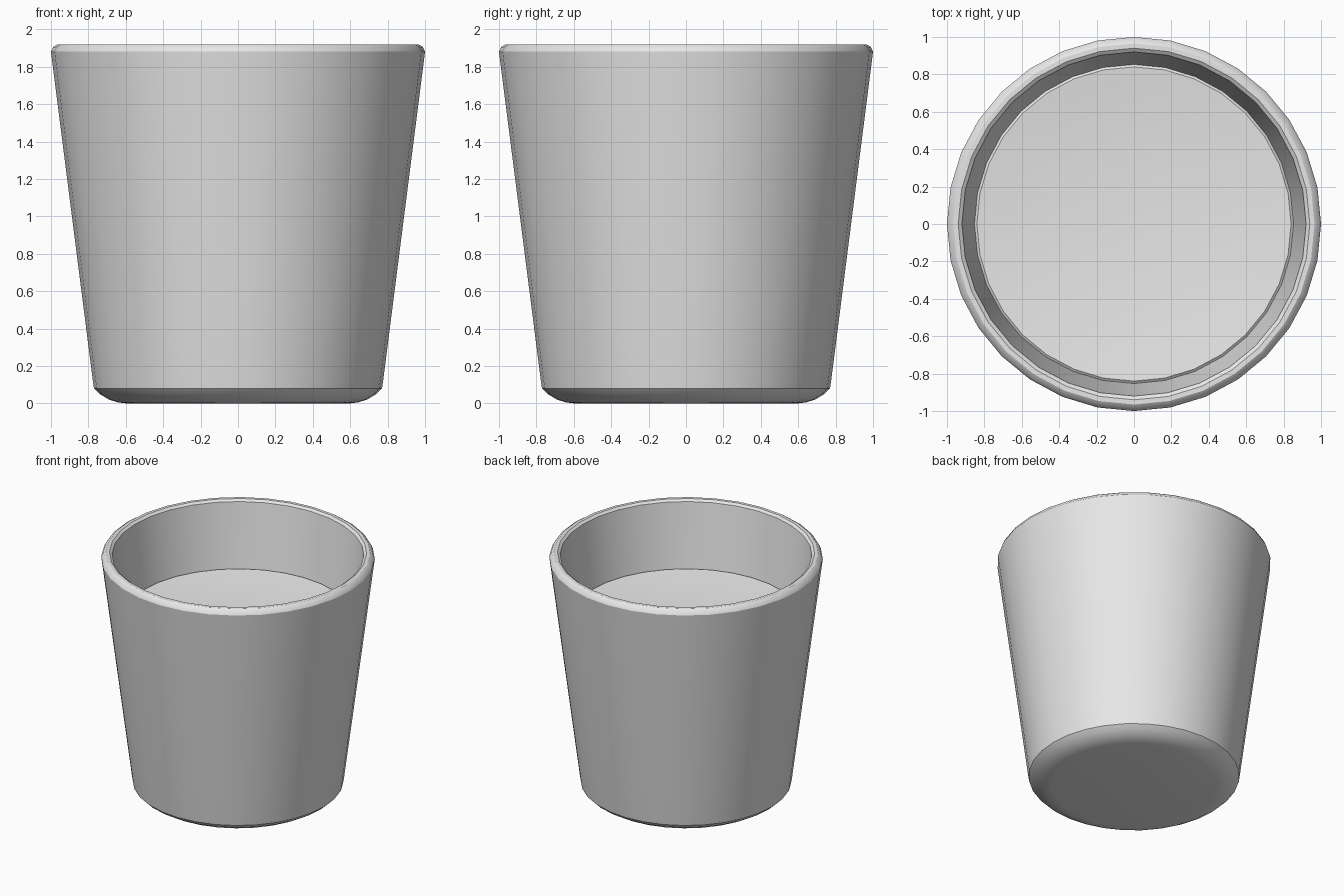
import bpy
import bmesh
import math

SIDES = 32

cube = bpy.data.objects.get("Cube")
if cube:
    bpy.data.objects.remove(cube, do_unlink=True)

GREY = (0.8, 0.8, 0.8, 1.0)
grey = bpy.data.materials.new("plain grey")
grey.use_nodes = True
grey.diffuse_color = GREY
grey.node_tree.nodes["Principled BSDF"].inputs["Base Color"].default_value = GREY


def lathe(name, profile):
    """Revolve (radius, height) points around z; points run with the outside on their right."""
    bm = bmesh.new()
    verts = [bm.verts.new((r, 0, z)) for r, z in profile]
    edges = [bm.edges.new(pair) for pair in zip(verts, verts[1:])]
    bmesh.ops.spin(bm, geom=verts + edges, cent=(0, 0, 0), axis=(0, 0, 1),
                   angle=math.tau, steps=SIDES, use_merge=False)
    bmesh.ops.remove_doubles(bm, verts=bm.verts[:], dist=0.0005)
    bmesh.ops.recalc_face_normals(bm, faces=bm.faces[:])
    mesh = bpy.data.meshes.new(name)
    bm.to_mesh(mesh)
    bm.free()
    mesh.materials.append(grey)
    obj = bpy.data.objects.new(name, mesh)
    bpy.context.collection.objects.link(obj)
    bpy.ops.object.select_all(action="DESELECT")
    obj.select_set(True)
    bpy.context.view_layer.objects.active = obj
    bpy.ops.object.shade_smooth_by_angle(angle=math.radians(32))
    return obj


# Tapered pot: flat base, rounded foot, sloping wall, soft rim, inner wall and hidden floor
base = [(0, 0), (0.6, 0)]
foot = [(0.64, 0.005), (0.69, 0.02), (0.74, 0.05), (0.77, 0.08), (0.776, 0.12)]
rim = [(0.995, 1.84), (1.0, 1.88), (0.988, 1.905), (0.965, 1.92), (0.94, 1.92), (0.92, 1.905)]
inside = [(0.852, 1.38), (0.84, 1.3), (0, 1.3)]
lathe("pot", base + foot + rim + inside)

# Shallow dished filling with a thin raised edge
DISH_RADIUS, DISH_HEIGHT, DISH_DEPTH = 0.84, 1.4, 0.05
dish = [(DISH_RADIUS * t / 6, DISH_HEIGHT - DISH_DEPTH * (1 - (t / 6) ** 2)) for t in range(7)]
lathe("filling", [(0, 1.31), (0.842, 1.31), (0.853, 1.39)] + dish[::-1])
